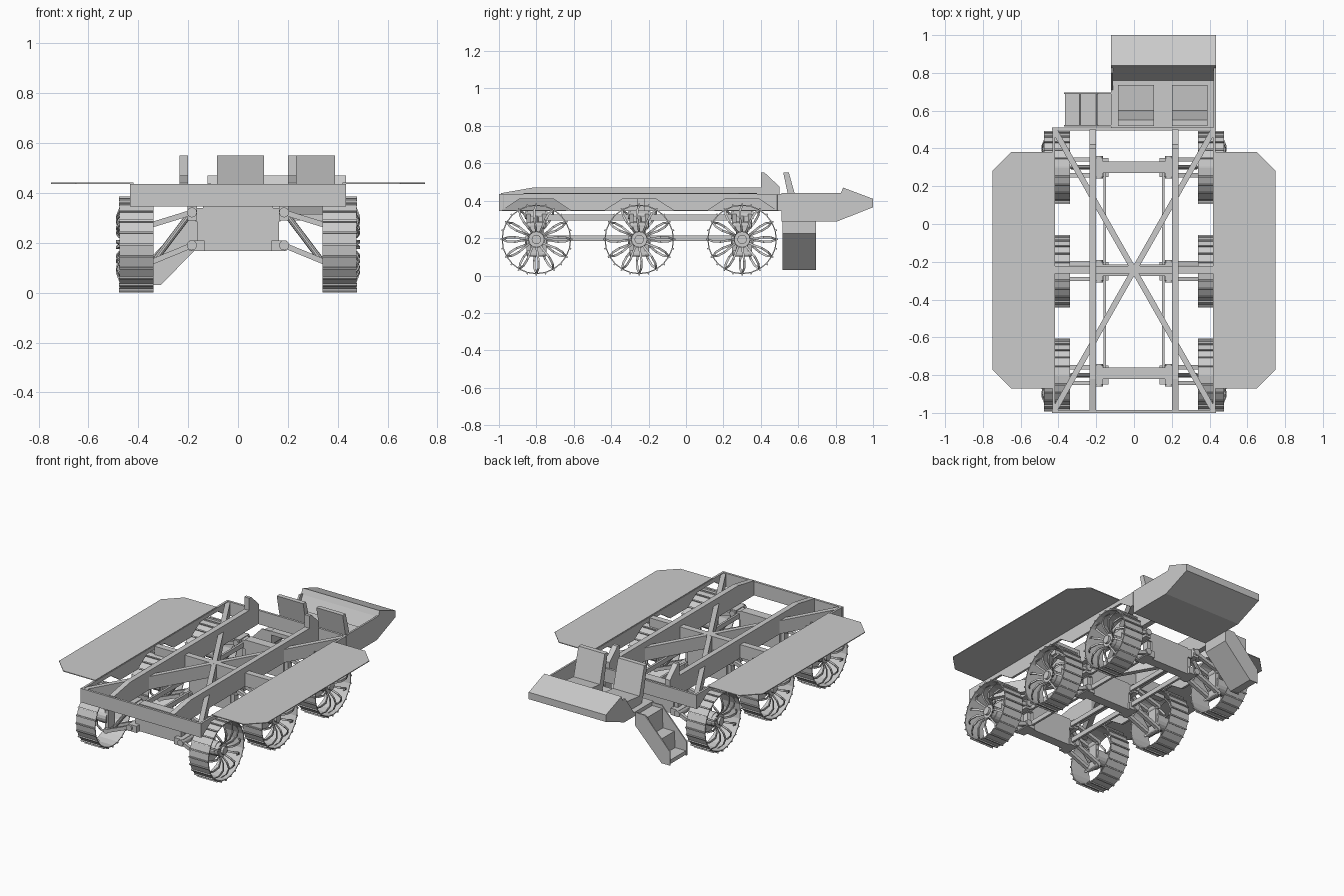
import bpy, bmesh
from math import sin, cos, pi, radians
from mathutils import Vector, Matrix

if "Cube" in bpy.data.objects:
    bpy.data.objects.remove(bpy.data.objects["Cube"])

WHEEL_Y = (-0.8, -0.25, 0.3)
WHEEL_Z = 0.193


def finish(name, bm):
    bmesh.ops.recalc_face_normals(bm, faces=bm.faces[:])
    me = bpy.data.meshes.new(name)
    bm.to_mesh(me)
    bm.free()
    ob = bpy.data.objects.new(name, me)
    bpy.context.scene.collection.objects.link(ob)
    return ob


def box(bm, x0, x1, y0, y1, z0, z1):
    m = Matrix.Translation(((x0 + x1) / 2, (y0 + y1) / 2, (z0 + z1) / 2))
    bmesh.ops.create_cube(bm, size=1, matrix=m @ Matrix.Diagonal((abs(x1 - x0), y1 - y0, z1 - z0, 1)))


def axis_matrix(p, q):
    p, q = Vector(p), Vector(q)
    d = (q - p).normalized()
    up = Vector((0, 0, 1)) if abs(d.z) < 0.95 else Vector((0, 1, 0))
    s = up.cross(d).normalized()
    m = Matrix((s, d.cross(s), d)).transposed().to_4x4()
    return Matrix.Translation((p + q) / 2) @ m, (q - p).length


def bar(bm, p, q, w, h):
    m, l = axis_matrix(p, q)
    bmesh.ops.create_cube(bm, size=1, matrix=m @ Matrix.Diagonal((w, h, l, 1)))


def cyl(bm, p, q, r, n=16):
    m, l = axis_matrix(p, q)
    bmesh.ops.create_cone(bm, cap_ends=True, segments=n, radius1=r, radius2=r, depth=l, matrix=m)


def prism(bm, pts, axis, a, b):
    """Extrude a profile along x (y,z points), y (x,z points) or z (x,y points)."""
    def co(p, t):
        return {'x': (t, p[0], p[1]), 'y': (p[0], t, p[1]), 'z': (p[0], p[1], t)}[axis]
    lo = [bm.verts.new(co(p, a)) for p in pts]
    hi = [bm.verts.new(co(p, b)) for p in pts]
    bm.faces.new(lo)
    bm.faces.new(hi)
    for i in range(len(pts)):
        j = (i + 1) % len(pts)
        bm.faces.new((lo[i], lo[j], hi[j], hi[i]))


# Upper deck frame: end plates, cross member, diagonal braces
bm = bmesh.new()
box(bm, -0.434, 0.434, -1.0, -0.985, 0.345, 0.435)
box(bm, -0.434, 0.434, 0.495, 0.51, 0.345, 0.435)
box(bm, -0.42, 0.42, -0.262, -0.222, 0.345, 0.432)
for s in (-1, 1):
    bar(bm, (-s * 0.42, -0.985, 0.389), (s * 0.42, 0.495, 0.389), 0.03, 0.085)
finish("deck_frame", bm)

# Inner deck rails with raised rear ends
bm = bmesh.new()
rail = [(-0.99, 0.345), (-0.99, 0.44), (-0.82, 0.47), (0.4, 0.47), (0.4, 0.55),
        (0.42, 0.55), (0.5, 0.475), (0.5, 0.345)]
for s in (-1, 1):
    prism(bm, rail, 'x', s * 0.2, s * 0.235)
finish("deck_rails", bm)

# Side panels with wheel arches
bm = bmesh.new()
panel = [(-0.995, 0.345)]
for y in WHEEL_Y:
    panel += [(y - 0.185, 0.347), (y - 0.09, 0.41), (y + 0.09, 0.41), (y + 0.185, 0.347)]
panel += [(0.505, 0.347), (0.505, 0.436), (-0.995, 0.436)]
for s in (-1, 1):
    prism(bm, panel, 'x', s * 0.418, s * 0.432)
finish("side_panels", bm)

# Thin side wings
bm = bmesh.new()
wing = [(0.42, -0.87), (0.65, -0.87), (0.75, -0.77), (0.75, 0.28), (0.65, 0.38), (0.42, 0.38)]
for s in (-1, 1):
    prism(bm, [(s * x, y) for x, y in wing], 'z', 0.437, 0.442)
finish("side_wings", bm)

# Lower chassis: axle boxes, brackets and long rails
bm = bmesh.new()
for y, yc in zip(WHEEL_Y, (-0.79, -0.245, 0.3)):
    box(bm, -0.14, 0.14, yc - 0.03, yc + 0.03, 0.167, 0.345)
    box(bm, -0.17, 0.17, yc - 0.03, yc + 0.03, 0.285, 0.34)
    for s in (-1, 1):
        box(bm, s * 0.165, s * 0.203, y - 0.05, y + 0.05, 0.29, 0.345)
        box(bm, s * 0.135, s * 0.195, y - 0.05, y + 0.05, 0.167, 0.21)
        box(bm, s * 0.14, s * 0.165, y - 0.02, y + 0.02, 0.2, 0.3)
for s in (-1, 1):
    for z in (0.185, 0.295):
        box(bm, s * 0.148, s * 0.162, -0.77, 0.28, z, z + 0.03)
finish("chassis", bm)

# Suspension arms, pivots, struts and hub carriers
bm = bmesh.new()
for y in WHEEL_Y:
    for s in (-1, 1):
        for (xa, za), (xb, zb) in (((0.185, 0.322), (0.36, 0.268)), ((0.185, 0.19), (0.36, 0.118))):
            cyl(bm, (s * xa, y - 0.06, za), (s * xa, y + 0.06, za), 0.02)
            cyl(bm, (s * xb, y - 0.05, zb), (s * xb, y + 0.05, zb), 0.016)
            for dy in (-0.042, 0.042):
                bar(bm, (s * xa, y + dy, za), (s * xb, y + dy, zb), 0.022, 0.022)
        cyl(bm, (s * 0.19, y, 0.32), (s * 0.33, y, 0.135), 0.012, 10)
        box(bm, s * 0.35, s * 0.375, y - 0.032, y + 0.032, 0.105, 0.285)
        cyl(bm, (s * 0.36, y, WHEEL_Z), (s * 0.42, y, WHEEL_Z), 0.045)
finish("suspension", bm)


# Wheel: open rim, cleats, hub and springy bowed spokes (axis along x)
def polar(x, r, a):
    return (x, r * cos(a), r * sin(a))


bm = bmesh.new()
N = 24
section = [(-0.068, 0.186), (0.068, 0.186), (0.068, 0.18), (-0.068, 0.18)]
rings = [[bm.verts.new(polar(x, r, 2 * pi * i / N)) for x, r in section] for i in range(N)]
for i in range(N):
    a, b = rings[i], rings[(i + 1) % N]
    for k in range(4):
        bm.faces.new((a[k], a[(k + 1) % 4], b[(k + 1) % 4], b[k]))
for i in range(N):
    a = 2 * pi * i / N
    m = Matrix.Rotation(a, 4, 'X') @ Matrix.Translation((0, 0.187, 0))
    bmesh.ops.create_cube(bm, size=1, matrix=m @ Matrix.Diagonal((0.138, 0.012, 0.008, 1)))
cyl(bm, (-0.03, 0, 0), (0.045, 0, 0), 0.042)
cyl(bm, (0.045, 0, 0), (0.06, 0, 0), 0.025)
spoke = [(0.035, 0.035, 0), (0.072, 0.075, 4), (0.082, 0.115, 6), (0.066, 0.155, 4), (0.035, 0.182, 0)]
for i in range(12):
    a = 2 * pi * i / 12
    pts = [Vector(polar(x, r, a + radians(t))) for x, r, t in spoke]
    m = Matrix.Rotation(a, 4, 'X')
    loops = []
    for p in pts:
        t = m @ Vector((0, 0, 0.006))
        d = Vector((0.006, 0, 0))
        loops.append([bm.verts.new(p + e) for e in (t, t - d, -t - d, -t)])
    for u, v in zip(loops, loops[1:]):
        for k in range(4):
            bm.faces.new((u[k], u[(k + 1) % 4], v[(k + 1) % 4], v[k]))
first = finish("wheel", bm)
wheel_mesh = first.data
bpy.data.objects.remove(first)
for y, row in zip(WHEEL_Y, ("front", "middle", "rear")):
    for s, side in ((-1, "left"), (1, "right")):
        ob = bpy.data.objects.new(f"{row}_{side}_wheel", wheel_mesh)
        ob.location = (s * 0.408, y, WHEEL_Z)
        if s < 0:
            ob.rotation_euler = (0, 0, pi)
        bpy.context.scene.collection.objects.link(ob)

# Cockpit tub with sloping nose
bm = bmesh.new()
tub = [(0.51, 0.29), (0.81, 0.29), (1.0, 0.365), (1.0, 0.41), (0.84, 0.47), (0.825, 0.435),
       (0.76, 0.315), (0.51, 0.315)]
prism(bm, tub, 'x', -0.123, 0.433)
prism(bm, [(0.51, 0.29), (0.81, 0.29), (0.83, 0.44), (0.51, 0.44)], 'x', 0.421, 0.433)
prism(bm, [(0.7, 0.3), (0.81, 0.3), (0.83, 0.44), (0.8, 0.44)], 'x', -0.123, -0.111)
finish("cockpit", bm)

# Two seats: cushion and leaning back
bm = bmesh.new()
for x0 in (-0.085, 0.2):
    prism(bm, [(0.58, 0.31), (0.735, 0.31), (0.735, 0.385), (0.6, 0.37), (0.55, 0.55),
               (0.52, 0.55), (0.56, 0.36)], 'x', x0, x0 + 0.19)
finish("seats", bm)

# Boarding steps beside the cockpit
bm = bmesh.new()
prism(bm, [(-0.365, 0.035), (-0.31, 0.03), (-0.12, 0.225), (-0.12, 0.29), (-0.195, 0.29),
           (-0.2, 0.165), (-0.282, 0.165), (-0.288, 0.06), (-0.365, 0.06)], 'y', 0.52, 0.69)
side = [(-0.37, 0.03), (-0.31, 0.03), (-0.12, 0.225), (-0.12, 0.31), (-0.19, 0.31), (-0.37, 0.12)]
for y in (0.515, 0.687):
    prism(bm, side, 'y', y, y + 0.008)
finish("boarding_steps", bm)
